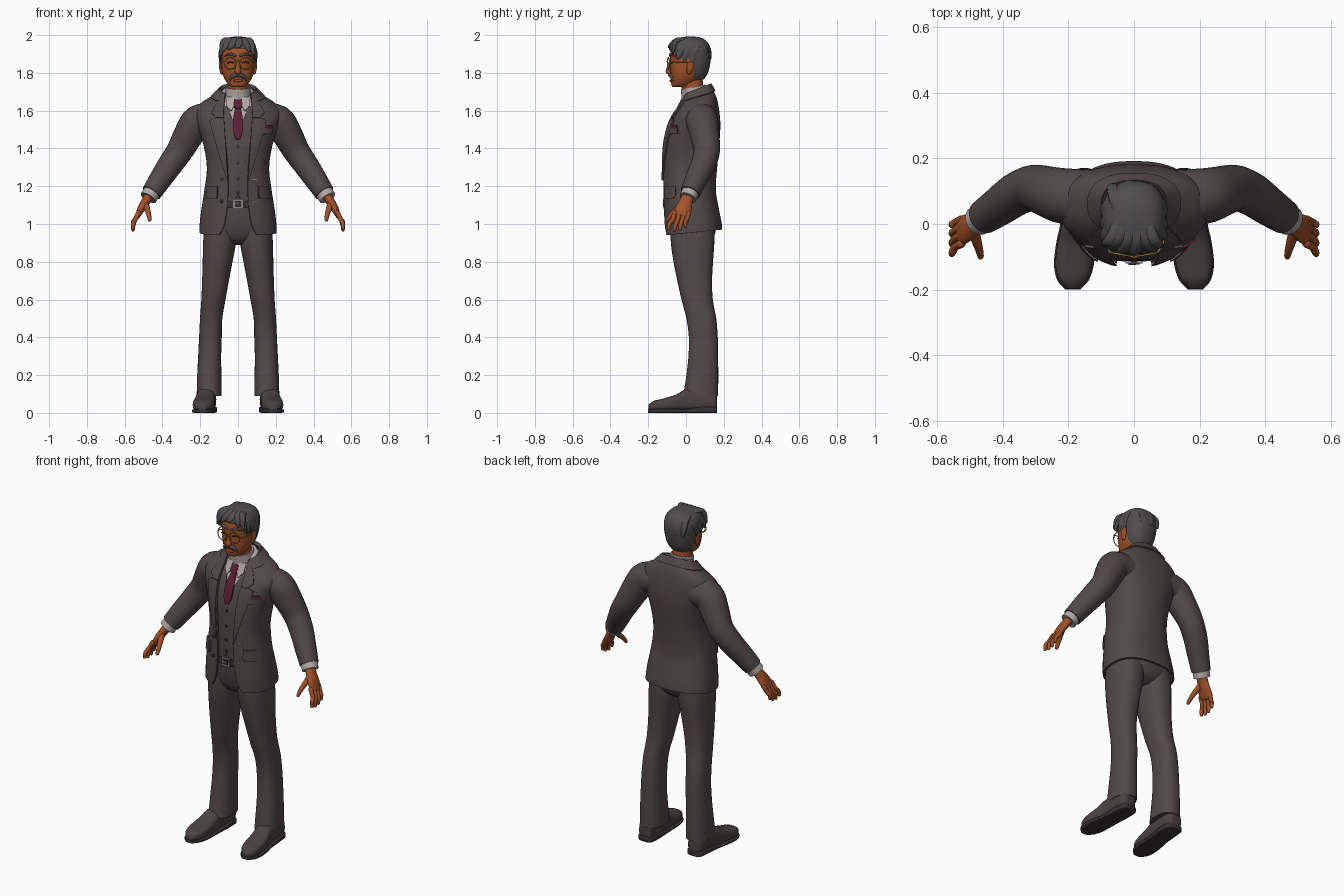
import bpy, bmesh, math
from mathutils import Vector

P = 2.4  # roundness of the oval cross-sections


def material(name, r, g, b):
    m = bpy.data.materials.new(name)
    m.diffuse_color = (r, g, b, 1)
    return m


SUIT = material("suit_cloth", .085, .066, .068)
SHOE = material("shoe_leather", .07, .056, .056)
SHIRT = material("shirt_cloth", .44, .39, .38)
TIE = material("tie_cloth", .105, .014, .036)
SKIN = material("skin", .36, .083, .023)
HAIR = material("hair", .08, .074, .078)
GOLD = material("gold_frame", .6, .38, .06)
METAL = material("buckle_metal", .25, .23, .23)
DARK = material("dark_trim", .04, .031, .033)


def dense(keys, k=5):
    """Smoothly interpolate a list of number tuples."""
    out = []
    for i in range(len(keys) - 1):
        a, b, c, d = (keys[min(max(i + o, 0), len(keys) - 1)] for o in (-1, 0, 1, 2))
        for s in range(k):
            t = s / k
            out.append(tuple(.5 * (2 * q + (r - p) * t + (2 * p - 5 * q + 4 * r - u) * t * t
                                   + (3 * q - p - 3 * r + u) * t ** 3)
                             for p, q, r, u in zip(a, b, c, d)))
    return out + [tuple(keys[-1])]


def power(v, p=P):
    return math.copysign(abs(v) ** (2 / p), v)


def oval(z, cx, rx, yf, yb, k=0, w=None, n=36):
    """Horizontal oval; w leaves a gap of half-width w at the front, k tilts it."""
    d = 0 if w is None else math.asin(min(max(w, 0) / rx, 1) ** (P / 2))
    cy, ry = (yf + yb) / 2, (yb - yf) / 2
    pts = []
    for i in range(n + (w is not None)):
        a = -math.pi / 2 + d + (2 * math.pi - 2 * d) * i / n
        y = ry * power(math.sin(a))
        pts.append((cx + rx * power(math.cos(a)), cy + y, z + k * y))
    return pts


def loft(name, secs, mat, closed=True, mirror=False, thick=0, keep=None):
    bm = bmesh.new()
    rows = [[bm.verts.new(p) for p in s] for s in secs]
    n = len(rows[0])
    for a, b in zip(rows, rows[1:]):
        for j in range(n if closed else n - 1):
            q = (j + 1) % n
            bm.faces.new((a[j], a[q], b[q], b[j]))
    if closed and not thick:
        bm.faces.new(rows[0][::-1])
        bm.faces.new(rows[-1])
        bmesh.ops.recalc_face_normals(bm, faces=bm.faces[:])
    if keep:
        bad = [f for f in bm.faces if not keep(f.calc_center_median())]
        bmesh.ops.delete(bm, geom=bad, context='FACES')
    me = bpy.data.meshes.new(name)
    bm.to_mesh(me)
    bm.free()
    me.materials.append(mat)
    me.shade_smooth()
    ob = bpy.data.objects.new(name, me)
    bpy.context.collection.objects.link(ob)
    if mirror:
        ob.modifiers.new("mirror", 'MIRROR').use_mirror_merge = False
    if thick:
        s = ob.modifiers.new("thickness", 'SOLIDIFY')
        s.thickness, s.offset = thick, -1
    e = ob.modifiers.new("sharp_edges", 'EDGE_SPLIT')
    e.split_angle = math.radians(50)
    return ob


def tube(name, pts, mat, ref=(0, 1, 0), mirror=False, n=12, rounded=True):
    """Tube through (x, y, z, a, b); b is the radius along ref."""
    pts = dense(pts, 4)
    c = [Vector(p[:3]) for p in pts]
    secs = []
    for i, p in enumerate(pts):
        t = (c[min(i + 1, len(c) - 1)] - c[max(i - 1, 0)]).normalized()
        u = t.cross(Vector(ref)).normalized()
        v = t.cross(u)
        steps = [(0, 1)]
        r = min(p[3], p[4])
        if rounded and i == len(pts) - 1:
            steps = [(0, 1), (.5, .86), (.85, .5)]
        if rounded and i == 0:
            steps = [(-.85, .5), (-.5, .86), (0, 1)]
        for o, s in steps:
            secs.append([c[i] + t * o * r + u * p[3] * s * math.cos(g) + v * p[4] * s * math.sin(g)
                         for g in (2 * math.pi * j / n for j in range(n))])
    return loft(name, secs, mat, mirror=mirror)


# Jacket rings: z, half-width, front y, back y, opening half-width, tilt
J = dense([(.955, .205, -.115, .192, .10, .1), (1.0, .203, -.118, .188, .075, .06),
           (1.07, .195, -.12, .176, .06, 0), (1.18, .178, -.122, .158, .052, 0),
           (1.30, .165, -.123, .165, .056, 0), (1.42, .183, -.118, .176, .066, 0),
           (1.52, .215, -.095, .182, .074, 0), (1.585, .228, -.068, .177, .076, .05),
           (1.635, .20, -.042, .166, .076, .18), (1.675, .135, -.025, .148, .074, .3),
           (1.715, .092, -.008, .126, .068, .4)])


def at(z):
    for a, b in zip(J, J[1:]):
        if z <= b[0]:
            t = max(0, (z - a[0]) / (b[0] - a[0]))
            return [p + (q - p) * t for p, q in zip(a, b)]
    return J[-1]


def front(x, z, off):
    _, rx, yf, yb, _, k = at(z)
    ry = (yb - yf) / 2
    y = -ry * (1 - min(1, abs(x) / rx) ** P) ** (1 / P) - off
    return x, (yf + yb) / 2 + y, z + k * y


def strip(name, rows, mat, off, thick=.008, mirror=False):
    """Plate hugging the jacket front; rows are (z, x0, x1) going up."""
    full = [tuple(p + (q - p) * s / 5 for p, q in zip(a, b))
            for a, b in zip(rows, rows[1:]) for s in range(5)] + [rows[-1]]
    secs = [[front(a + (b - a) * j / 8, z, off) for j in range(9)] for z, a, b in full]
    return loft(name, secs, mat, closed=False, thick=thick, mirror=mirror)


def shell(name, mat, lo, hi, grow, gap, thick):
    secs = [oval(z, 0, rx + grow, yf - grow, yb + grow, k, gap(z, w), 48)
            for z, rx, yf, yb, w, k in J if lo <= z <= hi]
    return loft(name, secs, mat, closed=False, thick=thick)


# Jacket, waistcoat and shirt as nested layers
shell("jacket", SUIT, .9, 1.8, 0, lambda z, w: w, .012)
shell("jacket_collar", SUIT, 1.672, 1.8, .008, lambda z, w: w, .008)
shell("waistcoat", SUIT, 1.10, 1.65, -.010,
      lambda z, w: max(0, (z - 1.46) * .3, (1.16 - z) * .5), .005)
loft("shirt", [oval(z, 0, rx - .02, yf + .018, yb - .02, k)
               for z, rx, yf, yb, w, k in J if z > 1.2], SHIRT)

# Lapels, pockets and handkerchief
strip("lapel", [(1.23, .054, .058), (1.40, .065, .112), (1.55, .074, .152), (1.565, .075, .125)],
      SUIT, .010, mirror=True)
strip("upper_lapel", [(1.568, .075, .118), (1.60, .076, .142), (1.64, .075, .125), (1.69, .07, .095)],
      SUIT, .010, mirror=True)
strip("pocket_flap", [(1.135, .115, .165), (1.15, .112, .172), (1.20, .112, .165)],
      SUIT, .014, .012, True)
strip("breast_pocket", [(1.475, .125, .182), (1.505, .125, .188)], SUIT, .009)
strip("handkerchief", [(1.505, .13, .186), (1.523, .132, .183)], TIE, .009)

# Tie and shirt collar
strip("tie", [(1.45, -.012, .012), (1.49, -.026, .026), (1.55, -.027, .027), (1.645, -.014, .014)],
      TIE, -.002)
strip("tie_knot", [(1.635, -.013, .013), (1.655, -.024, .024), (1.69, -.021, .021)], TIE, .008, .016)
tube("shirt_collar", [(0, .052, 1.65, .075, .075), (0, .045, 1.685, .069, .07),
                      (0, .037, 1.725, .064, .066)], SHIRT, n=28, rounded=False)
strip("collar_wing", [(1.615, .036, .04), (1.65, .02, .062), (1.70, .016, .062)], SHIRT, .004, .006, True)


# Buttons
def button(name, x, z, off):
    px, py, pz = front(x, z, off)
    tube(name, [(px, py + .004, pz, .009, .009), (px, py - .003, pz, .008, .008)], DARK,
         ref=(0, 0, 1), rounded=False)


for i, z in enumerate((1.41, 1.32, 1.235, 1.17)):
    button("waistcoat_button_%d" % i, 0, z, -.008)
for i, z in enumerate((1.235, 1.12)):
    button("jacket_button_%d" % i, -.085, z, .003)
    strip("buttonhole_%d" % i, [(z - .002, .075, .1), (z + .002, .075, .1)], METAL, .002, .003)

# Belt and buckle
strip("belt", [(1.085, -.1, .1), (1.125, -.1, .1)], DARK, -.006)
strip("buckle", [(1.08, -.026, .026), (1.132, -.026, .026)], METAL, 0)
strip("buckle_centre", [(1.09, -.017, .017), (1.122, -.017, .017)], DARK, .002)
strip("buckle_pin", [(1.104, -.017, .006), (1.109, -.017, .006)], METAL, .004, .003)

# Trousers
loft("trouser_hips", [oval(z, 0, *r) for z, *r in dense([
    (.89, .06, -.02, .10), (.92, .12, -.065, .14), (.98, .175, -.09, .16),
    (1.06, .175, -.102, .155), (1.14, .155, -.104, .135)])], SUIT)
loft("trouser_leg", [oval(*r) for r in dense([
    (.09, .153, .066, -.015, .170), (.20, .152, .064, .002, .171), (.30, .150, .061, .013, .170),
    (.40, .146, .060, .015, .168), (.50, .142, .059, .002, .160), (.60, .130, .064, -.024, .142),
    (.70, .119, .071, -.046, .138), (.80, .108, .079, -.066, .143), (.90, .098, .087, -.080, .150),
    (1.0, .092, .084, -.085, .150)])], SUIT, mirror=True)


# Shoes: cross-sections along y of x centre, half-width and height
def shoe(name, stations, mat, p):
    secs = []
    for y, cx, hw, z0, h in dense(stations, 4):
        ring = [(2 * math.pi * j / 24) for j in range(24)]
        secs.append([(cx + hw * power(math.cos(g), p), y, z0 + h / 2 + h / 2 * power(math.sin(g), p))
                     for g in ring])
    loft(name, secs, mat, mirror=True)


S = [(.163, .163, .022, .09), (.15, .163, .043, .11), (.08, .165, .05, .125), (0, .171, .05, .118),
     (-.05, .177, .055, .09), (-.12, .183, .057, .068), (-.17, .186, .044, .056), (-.198, .187, .018, .036)]
shoe("shoe", [(y, x, w, .008, h) for y, x, w, h in S], SHOE, 2.8)
shoe("shoe_sole", [(y * 1.01, x, w + .004, 0, .02 + .012 * (y > .05)) for y, x, w, h in S], DARK, 6)

# Sleeves, cuffs and hands
tube("sleeve", [(.13, .08, 1.555, .085, .085), (.212, .085, 1.545, .085, .085),
                (.26, .098, 1.475, .080, .078), (.308, .110, 1.388, .071, .070),
                (.36, .090, 1.312, .066, .066), (.41, .055, 1.238, .060, .060),
                (.458, .022, 1.165, .053, .053)], SUIT, mirror=True, n=28, rounded=False)
tube("shirt_cuff", [(.45, .028, 1.178, .046, .046), (.475, .010, 1.138, .046, .046)], SHIRT,
     mirror=True, n=24, rounded=False)
tube("palm", [(.463, .018, 1.16, .028, .034), (.485, .002, 1.125, .024, .034),
              (.51, -.012, 1.085, .021, .043), (.53, -.024, 1.045, .014, .045)], SKIN, mirror=True, n=20)
for name, y, drop in (("index", -.060, .008), ("middle", -.034, 0), ("ring", -.009, .004), ("little", .014, .02)):
    tube(name + "_finger", [(.526, y, 1.06, .013, .013), (.545, y - .010, 1.022, .012, .012),
                            (.554, y * 1.15 - .017, .995 + drop, .0115, .0115),
                            (.556, y * 1.2 - .02, .968 + drop, .009, .009)], SKIN, mirror=True, n=10)
tube("thumb", [(.492, -.012, 1.115, .018, .018), (.482, -.045, 1.082, .016, .016),
               (.473, -.075, 1.052, .013, .013), (.468, -.098, 1.022, .010, .010)], SKIN, mirror=True, n=10)

# Head, neck, ears and nose
loft("head", [oval(z, 0, *r) for z, *r in dense([
    (1.724, .030, -.068, -.01), (1.735, .048, -.077, .03), (1.762, .068, -.079, .07),
    (1.80, .083, -.081, .098), (1.85, .088, -.083, .113), (1.90, .088, -.082, .117),
    (1.945, .078, -.066, .105), (1.975, .05, -.03, .08), (1.985, .01, .01, .04)])], SKIN)
tube("neck", [(0, .045, 1.64, .06, .06), (0, .036, 1.71, .056, .058), (0, .025, 1.79, .056, .06)], SKIN, n=24)
tube("ear", [(.086, .015, 1.800, .008, .012), (.091, .022, 1.825, .009, .018),
             (.092, .025, 1.853, .008, .017)], SKIN, mirror=True)
tube("nose", [(0, -.080, 1.862, .009, .009), (0, -.088, 1.835, .011, .012),
              (0, -.092, 1.806, .018, .016)], SKIN)
tube("lips", [(-.022, -.077, 1.760, .005, .006), (0, -.080, 1.759, .007, .008),
              (.022, -.077, 1.760, .005, .006)], SKIN)

# Moustache, eyebrows, eyelids
tube("moustache", [(0, -.085, 1.790, .010, .011), (.020, -.083, 1.787, .012, .010),
                   (.036, -.076, 1.775, .009, .008), (.042, -.071, 1.762, .004, .005)], HAIR, mirror=True)
tube("eyebrow", [(.014, -.084, 1.890, .006, .007), (.042, -.080, 1.900, .007, .007),
                 (.068, -.064, 1.890, .003, .005)], HAIR, mirror=True)
tube("eyelid", [(.022, -.083, 1.853, .003, .004), (.04, -.081, 1.858, .004, .004),
                (.056, -.074, 1.852, .003, .004)], DARK, mirror=True)

# Glasses
for side in (-1, 1):
    bpy.ops.mesh.primitive_torus_add(major_radius=.031, minor_radius=.0028, major_segments=28,
                                     minor_segments=8, location=(side * .041, -.093, 1.850),
                                     rotation=(math.pi / 2, 0, side * .18))
    rim = bpy.context.object
    rim.name = "glasses_rim"
    rim.data.materials.append(GOLD)
    rim.data.shade_smooth()
tube("glasses_bridge", [(-.012, -.098, 1.858, .0028, .0028), (0, -.101, 1.861, .0028, .0028),
                        (.012, -.098, 1.858, .0028, .0028)], GOLD, n=8)
tube("glasses_temple", [(.071, -.088, 1.856, .003, .003), (.092, -.05, 1.858, .003, .003),
                        (.096, .02, 1.858, .003, .003)], GOLD, ref=(0, 0, 1), mirror=True, n=8)

# Hair cap, cut away around the face, with swept locks
loft("hair", [oval(z, 0, *r) for z, *r in dense([
    (1.765, .060, -.04, .095), (1.80, .083, -.075, .116), (1.86, .095, -.088, .130),
    (1.92, .098, -.090, .131), (1.96, .086, -.075, .116), (1.984, .058, -.04, .085),
    (1.992, .02, 0, .045)])], HAIR,
    keep=lambda c: c.z > 1.925 or c.y > .035 or (c.z > 1.87 and c.y > -.05))
for i, (x, dx, z) in enumerate(((-.07, -.022, 1.895), (-.05, -.03, 1.915), (-.02, -.03, 1.925),
                                (.01, -.02, 1.935), (.035, .025, 1.915), (.06, .024, 1.90))):
    tube("fringe_lock_%d" % i, [(x * .6, .03, 1.972, .010, .014), (x * .9, -.04, 1.974, .014, .022),
                                (x + dx * .4, -.082 + abs(x) * .35, 1.948, .013, .020),
                                (x + dx, -.094 + abs(x) * .4, z, .004, .006)], HAIR, ref=(1, 0, 0), n=10)
for i, (y, z) in enumerate(((-.035, 1.875), (0, 1.86), (.04, 1.84))):
    tube("side_lock_%d" % i, [(.05, y + .03, 1.97, .010, .018), (.083, y + .015, 1.94, .009, .020),
                              (.095, y, 1.90, .008, .017), (.094, y - .01, z, .003, .006)],
         HAIR, mirror=True, n=10)
for i, (x, y) in enumerate(((-.045, .04), (-.01, .05), (.03, .04))):
    tube("crown_lock_%d" % i, [(x, y, 1.972, .014, .022), (x * 1.2, y + .04, 1.965, .014, .024),
                               (x * 1.4, y + .072, 1.925, .010, .020),
                               (x * 1.4, y + .080, 1.875, .004, .010)], HAIR, ref=(1, 0, 0), n=10)
